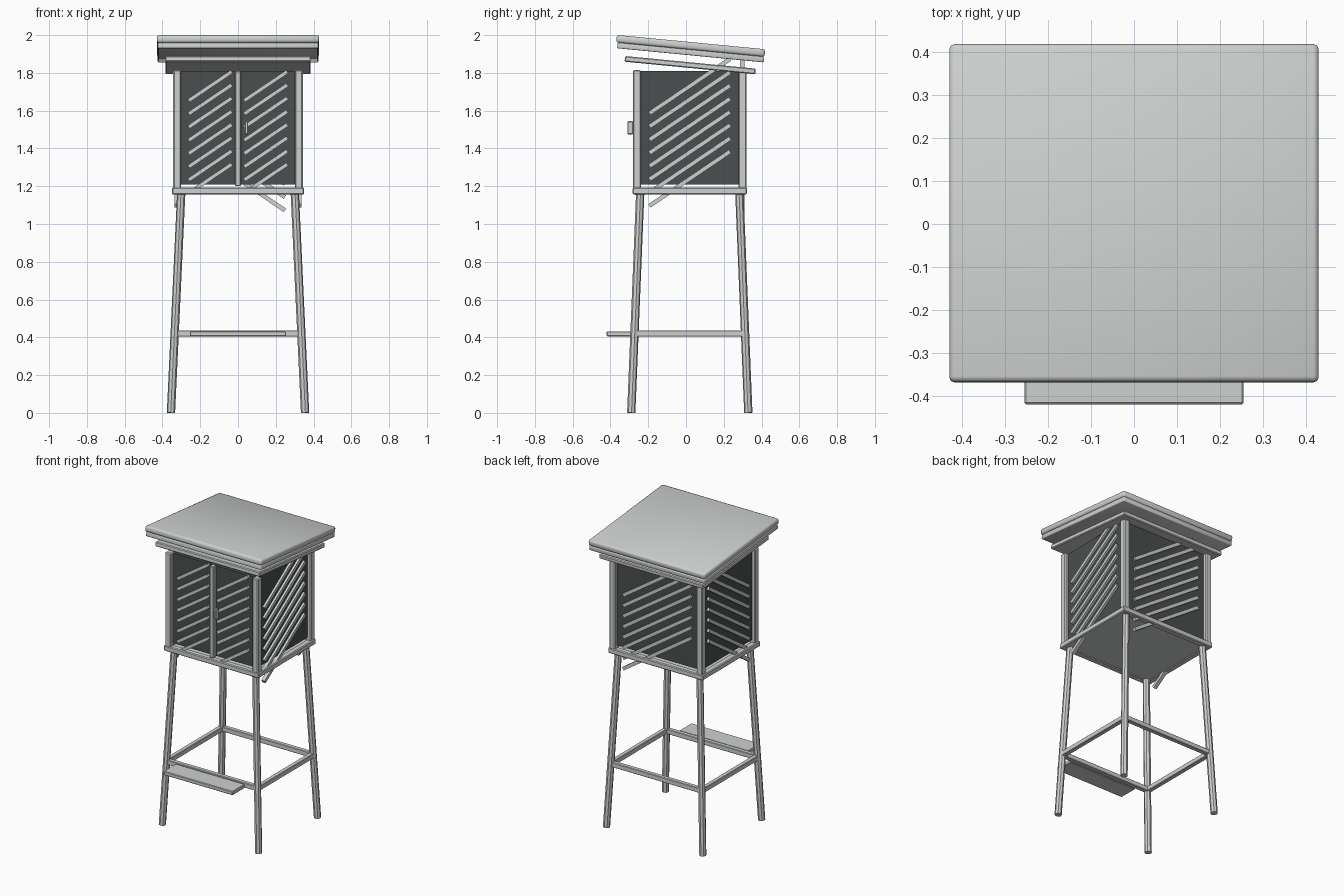
import bpy
import math
from mathutils import Vector

old = bpy.data.objects.get("Cube")
if old:
    bpy.data.objects.remove(old, do_unlink=True)


def material(name, color):
    mat = bpy.data.materials.new(name)
    mat.use_nodes = True
    mat.diffuse_color = color
    mat.node_tree.nodes["Principled BSDF"].inputs["Base Color"].default_value = color
    return mat


LIGHT = material("light_grey", (0.62, 0.63, 0.63, 1))
DARK = material("dark_grey", (0.07, 0.077, 0.077, 1))
CY = 0.02                       # depth centre of the cabin
TILT = math.radians(-5.5)       # roof falls towards the back
SLOPE = math.radians(34)        # slant of the slats


def box(name, center, size, mat=LIGHT, rot=(0, 0, 0), bevel=0.0, smooth=False):
    bpy.ops.mesh.primitive_cube_add(size=1, location=center, rotation=rot)
    ob = bpy.context.object
    ob.name = name
    ob.scale = size
    bpy.ops.object.transform_apply(location=False, rotation=False, scale=True)
    ob.data.materials.append(mat)
    if bevel:
        mod = ob.modifiers.new("soft_edges", "BEVEL")
        mod.width = bevel
        mod.segments = 1 if not smooth else 2
    if smooth:
        bpy.ops.object.shade_smooth()
    return ob


def pole(name, start, end, radius):
    a, b = Vector(start), Vector(end)
    bpy.ops.mesh.primitive_cylinder_add(vertices=8, radius=radius, depth=(b - a).length,
                                        location=(a + b) / 2)
    ob = bpy.context.object
    ob.name = name
    ob.rotation_euler = (b - a).to_track_quat("Z", "Y").to_euler()
    ob.data.materials.append(LIGHT)


# Sloping roof layers
box("roof_top", (0, 0.025, 1.943), (0.86, 0.79, 0.04), rot=(TILT, 0, 0), bevel=0.012, smooth=True)
box("roof_base", (0, 0.025, 1.908), (0.85, 0.78, 0.03), rot=(TILT, 0, 0), bevel=0.005, smooth=True)
box("roof_support", (0, 0.022, 1.841), (0.77, 0.695, 0.03), rot=(TILT, 0, 0), bevel=0.005)

# Legs, corner posts and the bracing between legs
for sx, side in ((-1, "right"), (1, "left")):
    for sy, end in ((-1, "front"), (1, "back")):
        pole(f"{end}_{side}_leg", (sx * 0.355, CY + sy * 0.31, 0),
             (sx * 0.30, CY + sy * 0.262, 1.175), 0.022)
        box(f"{end}_{side}_post", (sx * 0.322, CY + sy * 0.279, 1.50),
            (0.043, 0.043, 0.63), bevel=0.006)
    box(f"{side}_brace", (sx * 0.335, CY, 0.42), (0.03, 0.57, 0.032), bevel=0.003)
    box(f"{side}_floor_beam", (sx * 0.33, CY, 1.175), (0.04, 0.605, 0.035), bevel=0.005)
    box(f"{side}_panel", (sx * 0.31, CY, 1.51), (0.02, 0.53, 0.60), DARK)

for sy, end in ((-1, "front"), (1, "back")):
    box(f"{end}_brace", (0, CY + sy * 0.29, 0.42), (0.65, 0.03, 0.032), bevel=0.003)
    box(f"{end}_floor_beam", (0, CY + sy * 0.283, 1.175), (0.70, 0.04, 0.036), bevel=0.005)
    box(f"{end}_panel", (0, CY + sy * 0.265, 1.51), (0.61, 0.02, 0.60), DARK)

# Floor, step, door divider and handle
box("floor", (0, CY, 1.175), (0.65, 0.56, 0.026))
box("step", (0, -0.355, 0.418), (0.51, 0.13, 0.026), bevel=0.004)
box("door_divider", (0, -0.265, 1.505), (0.03, 0.03, 0.61), bevel=0.004)
box("door_handle", (0.045, -0.295, 1.51), (0.018, 0.032, 0.07), bevel=0.004)

# Slanted slats on every wall
for i in range(8):
    z = 1.24 + i * 0.07
    for sx, side in ((-1, "right"), (1, "left")):
        box(f"{side}_slat", (sx * 0.323, CY, z), (0.024, 0.515, 0.022), rot=(SLOPE, 0, 0))
        box(f"{side}_door_slat", (sx * 0.147, -0.258, z), (0.275, 0.022, 0.02),
            rot=(0, -SLOPE, 0))
    box("back_slat", (0, CY + 0.278, z), (0.60, 0.022, 0.022), rot=(0, SLOPE, 0))
